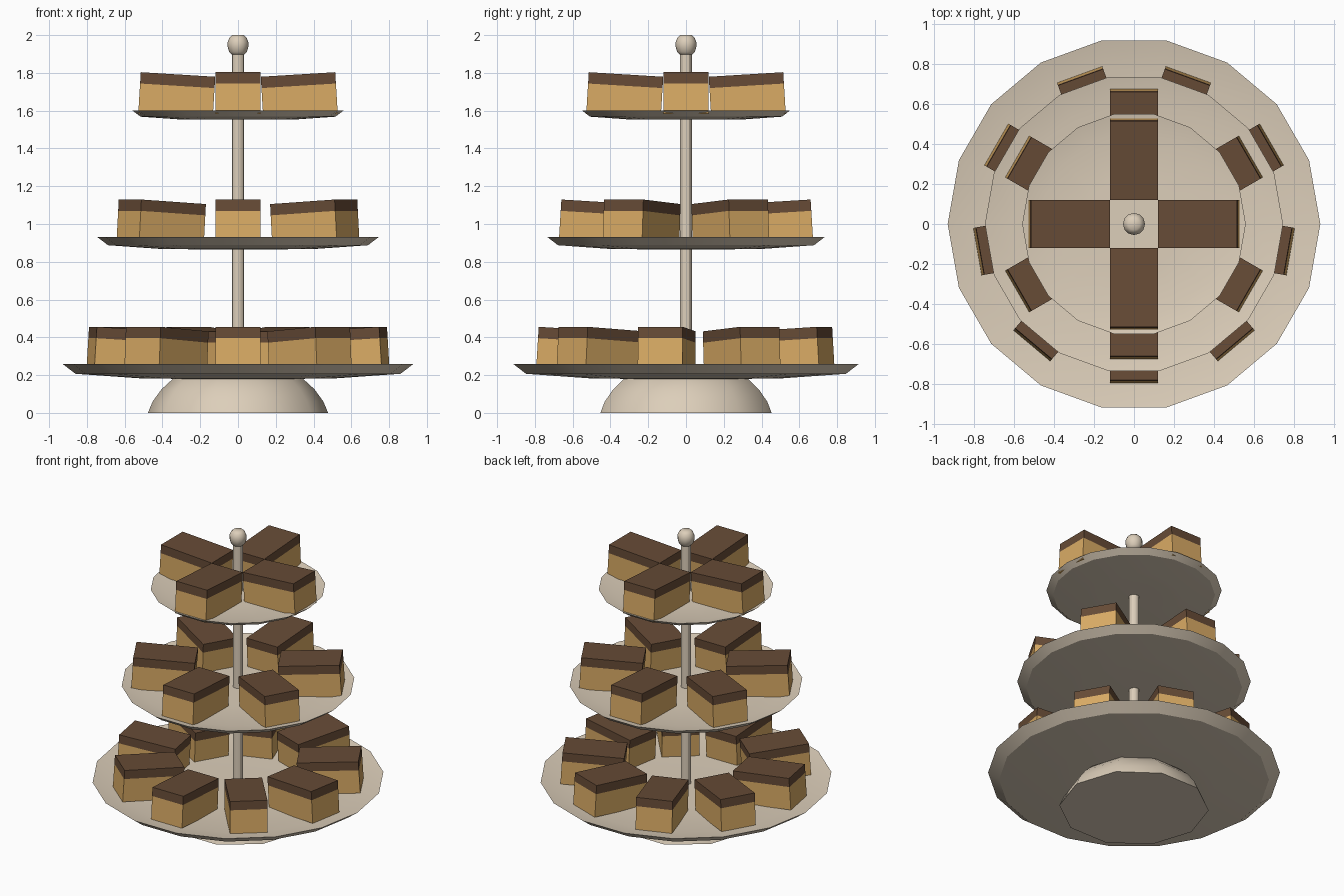
import bpy, bmesh, math
from mathutils import Matrix, Vector

if "Cube" in bpy.data.objects:
    bpy.data.objects.remove(bpy.data.objects["Cube"])


def material(name, rgb):
    m = bpy.data.materials.new(name)
    m.diffuse_color = (*rgb, 1)
    m.use_nodes = True
    m.node_tree.nodes["Principled BSDF"].inputs["Base Color"].default_value = m.diffuse_color
    return m


CREAM = material("cream_ceramic", (0.72, 0.62, 0.49))
SPONGE = material("golden_sponge", (0.70, 0.41, 0.13))
CHOC = material("chocolate_icing", (0.135, 0.071, 0.037))


def finish(name, bm, mats):
    bmesh.ops.recalc_face_normals(bm, faces=bm.faces[:])
    me = bpy.data.meshes.new(name)
    bm.to_mesh(me)
    bm.free()
    for m in mats:
        me.materials.append(m)
    ob = bpy.data.objects.new(name, me)
    bpy.context.collection.objects.link(ob)
    return ob


def lathe(name, profile, sides, z=0.0, scale=1.0, angle=30):
    """Turn an (r, z) profile around the z axis and cap both ends."""
    bm = bmesh.new()
    rings = [[bm.verts.new((r * scale * math.cos(2 * math.pi * i / sides),
                            r * scale * math.sin(2 * math.pi * i / sides),
                            z + h * scale)) for i in range(sides)]
             for r, h in profile]
    for a, b in zip(rings, rings[1:]):
        for i in range(sides):
            j = (i + 1) % sides
            bm.faces.new((a[i], a[j], b[j], b[i]))
    bm.faces.new(rings[0])
    bm.faces.new(rings[-1])
    ob = finish(name, bm, [CREAM])
    bpy.ops.object.select_all(action='DESELECT')
    ob.select_set(True)
    bpy.context.view_layer.objects.active = ob
    bpy.ops.object.shade_smooth_by_angle(angle=math.radians(angle))
    return ob


def cake(name, radius, top, angle):
    """Two-layer slice whose outer end tips up on the plate rim."""
    length, width, height, icing = 0.395, 0.24, 0.22, 0.06
    tilt = math.radians(3.5)
    bm = bmesh.new()
    levels = [0, height - icing, height]
    rings = [[bm.verts.new((x * length / 2, y * width / 2, h))
              for x, y in ((-1, -1), (1, -1), (1, 1), (-1, 1))] for h in levels]
    bm.faces.new(rings[0])
    bm.faces.new(rings[2]).material_index = 1
    for k in range(2):
        for i in range(4):
            j = (i + 1) % 4
            f = bm.faces.new((rings[k][i], rings[k][j], rings[k + 1][j], rings[k + 1][i]))
            f.material_index = k
    z = top - height - math.sin(tilt) * length / 2
    bmesh.ops.transform(bm, verts=bm.verts[:], matrix=(
        Matrix.Rotation(angle, 4, 'Z')
        @ Matrix.Translation(Vector((radius + 0.006, 0, z)))
        @ Matrix.Rotation(-tilt, 4, 'Y')))
    return finish(name, bm, [SPONGE, CHOC])


# Domed foot, pole and round finial
lathe("foot", [(0.477, 0), (0.452, 0.06), (0.405, 0.125), (0.345, 0.18), (0.30, 0.20)], 10, angle=40)
lathe("pole", [(0.033, 0.15), (0.033, 1.93)], 12)
lathe("finial", [(0.028, 1.892), (0.047, 1.91), (0.055, 1.94), (0.055, 1.962),
                 (0.046, 1.985), (0.030, 2.0)], 12, angle=50)

# Shallow dish profile: underside, rim, then the inner floor
DISH = [(0.30, 0), (0.52, 0.003), (0.86, 0.027), (0.93, 0.08), (0.77, 0.047), (0.40, 0.042), (0.03, 0.042)]

# Tiers: plate base height, plate scale, cake count, cake radius, cake top
TIERS = [("bottom", 0.18, 1.0, 9, 0.59, 0.456),
         ("middle", 0.866, 0.8, 6, 0.47, 1.13),
         ("top", 1.552, 0.6, 4, 0.325, 1.804)]
for tier, z, s, count, radius, top in TIERS:
    lathe(tier + "_plate", DISH, 18, z, s, angle=20)
    for i in range(count):
        cake(f"{tier}_cake_{i + 1}", radius, top, -math.pi / 2 + 2 * math.pi * i / count)
